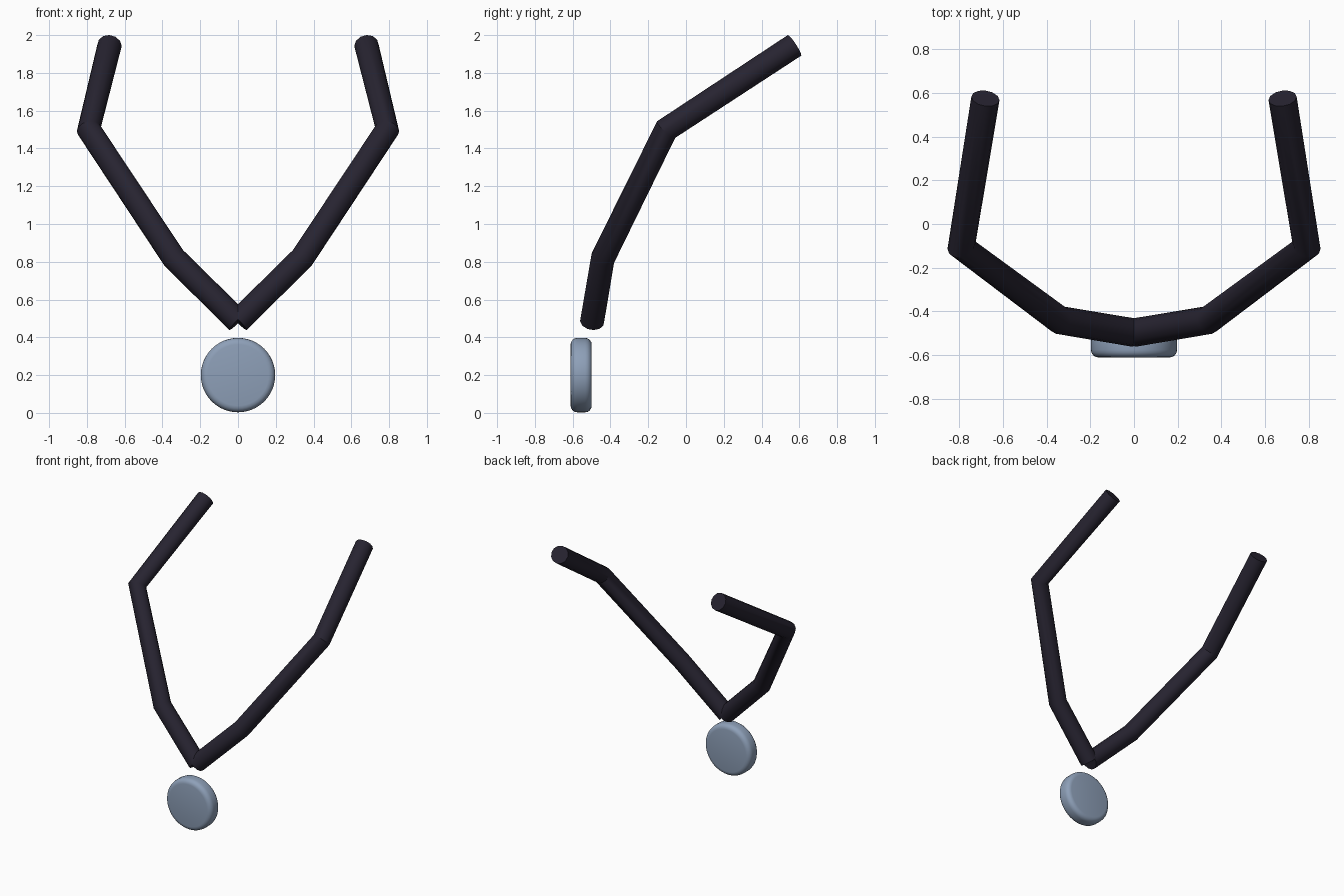
import bpy, math

if "Cube" in bpy.data.objects:
    bpy.data.objects.remove(bpy.data.objects["Cube"])


def material(name, color):
    m = bpy.data.materials.new(name)
    m.diffuse_color = (*color, 1)
    m.use_nodes = True
    m.node_tree.nodes["Principled BSDF"].inputs["Base Color"].default_value = m.diffuse_color
    return m


rubber = material("dark_rubber", (0.02, 0.017, 0.03))
metal = material("blue_grey_metal", (0.27, 0.35, 0.48))


def select_only(ob):
    bpy.ops.object.select_all(action='DESELECT')
    ob.select_set(True)
    bpy.context.view_layer.objects.active = ob


# One bent tube per side, from the bottom meeting point up to the open end
path = [(0, -0.497, 0.485), (0.34, -0.44, 0.82), (0.79, -0.105, 1.50), (0.68, 0.575, 1.946)]


def tube(name, side):
    cu = bpy.data.curves.new(name, 'CURVE')
    cu.dimensions = '3D'
    cu.bevel_depth = 0.065
    cu.bevel_resolution = 4
    cu.use_fill_caps = True
    sp = cu.splines.new('POLY')
    sp.points.add(len(path) - 1)
    for p, (x, y, z) in zip(sp.points, path):
        p.co = (side * x, y, z, 1)
    ob = bpy.data.objects.new(name, cu)
    bpy.context.collection.objects.link(ob)
    select_only(ob)
    bpy.ops.object.convert(target='MESH')
    ob = bpy.context.object
    ob.data.materials.clear()
    ob.data.materials.append(rubber)
    bpy.ops.object.shade_smooth_by_angle(angle=math.radians(35))


tube("right_tube", 1)
tube("left_tube", -1)

# Round disc hanging below, with softened rims
bpy.ops.mesh.primitive_cylinder_add(vertices=48, radius=0.197, depth=0.112,
                                    location=(0, -0.555, 0.2), rotation=(math.pi / 2, 0, 0))
disc = bpy.context.object
disc.name = "chest_disc"
disc.data.materials.append(metal)
bev = disc.modifiers.new("rim", 'BEVEL')
bev.width = 0.035
bev.segments = 4
bev.limit_method = 'ANGLE'
bev.angle_limit = math.radians(40)
bpy.ops.object.modifier_apply(modifier=bev.name)
bpy.ops.object.shade_smooth_by_angle(angle=math.radians(35))
